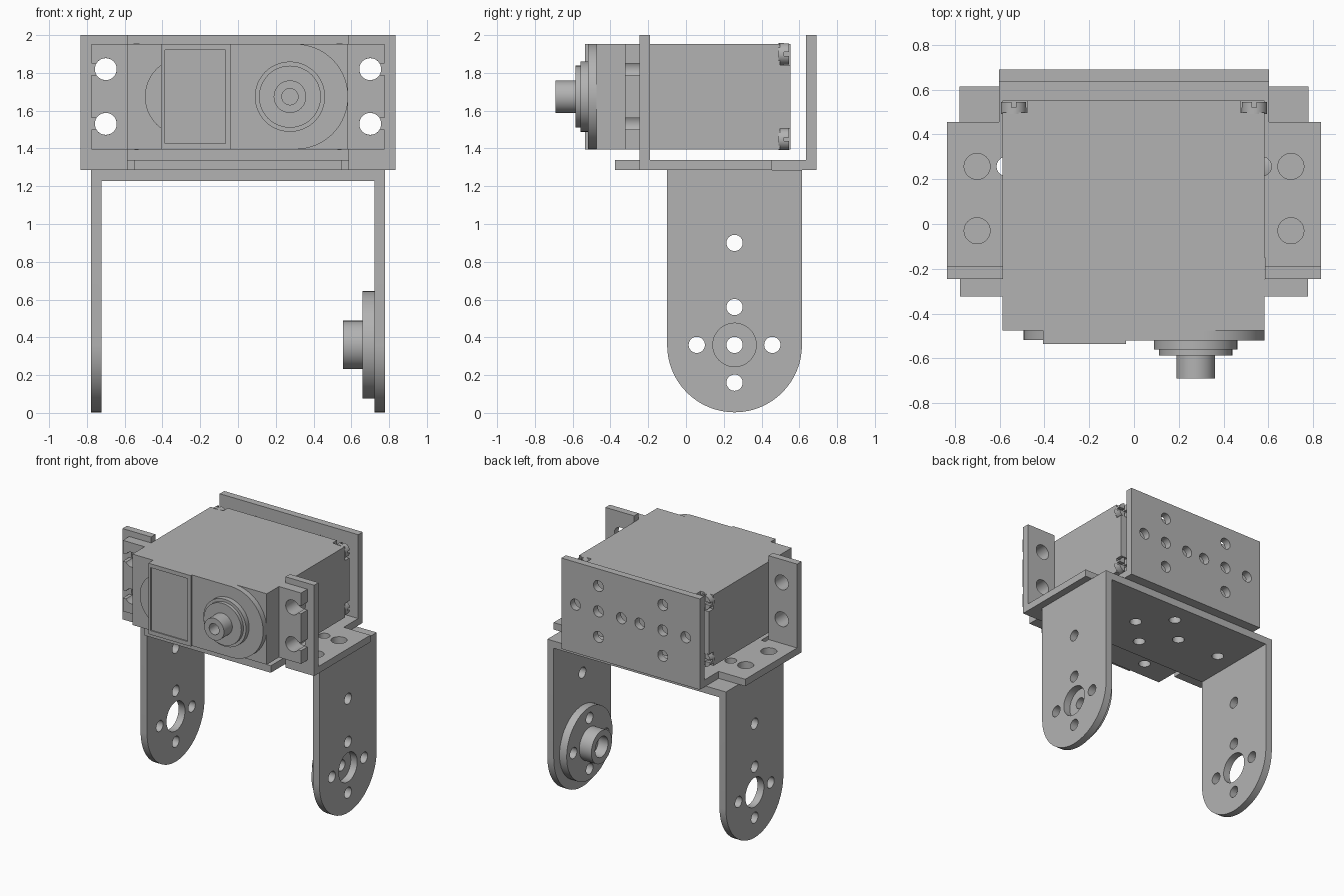
import bpy, bmesh, math
from mathutils import Vector

old = bpy.data.objects.get("Cube")
if old:
    bpy.data.objects.remove(old, do_unlink=True)

grey = bpy.data.materials.new("plain_grey")
grey.use_nodes = True
COLOUR = (0.45, 0.45, 0.45, 1)
grey.diffuse_color = COLOUR
grey.node_tree.nodes["Principled BSDF"].inputs["Base Color"].default_value = COLOUR


def place(axis, u, v, w):
    return {"x": Vector((w, u, v)), "y": Vector((u, w, v)), "z": Vector((u, v, w))}[axis]


def arc(u, v, r, start=0, end=360, steps=48):
    full = end - start == 360
    angles = [math.radians(start + (end - start) * i / steps) for i in range(steps + (not full))]
    return [(u + r * math.cos(a), v + r * math.sin(a)) for a in angles]


def rect(u0, u1, v0, v1):
    return [(u0, v0), (u1, v0), (u1, v1), (u0, v1)]


def prisms(name, axis, outlines, a, b):
    """Extrude each outline along the axis from a to b."""
    bm = bmesh.new()
    for pts in outlines:
        low = [bm.verts.new(place(axis, u, v, a)) for u, v in pts]
        high = [bm.verts.new(place(axis, u, v, b)) for u, v in pts]
        bm.faces.new(low)
        bm.faces.new(high[::-1])
        for i in range(len(pts)):
            j = (i + 1) % len(pts)
            bm.faces.new((low[i], high[i], high[j], low[j]))
    bmesh.ops.recalc_face_normals(bm, faces=bm.faces)
    mesh = bpy.data.meshes.new(name)
    bm.to_mesh(mesh)
    bm.free()
    mesh.materials.append(grey)
    obj = bpy.data.objects.new(name, mesh)
    bpy.context.collection.objects.link(obj)
    return obj


def activate(obj):
    bpy.ops.object.select_all(action="DESELECT")
    obj.select_set(True)
    bpy.context.view_layer.objects.active = obj


def combine(obj, tool, operation):
    mod = obj.modifiers.new("combine", "BOOLEAN")
    mod.object, mod.operation, mod.solver = tool, operation, "EXACT"
    activate(obj)
    bpy.ops.object.modifier_apply(modifier=mod.name)
    bpy.data.objects.remove(tool, do_unlink=True)


def cut(obj, axis, outlines, a, b):
    combine(obj, prisms("cutter", axis, outlines, a, b), "DIFFERENCE")


def add(obj, axis, outline, a, b):
    combine(obj, prisms("extra", axis, [outline], a, b), "UNION")


def circles(centres, r):
    return [arc(u, v, r, steps=32) for u, v in centres]


def cross(u, v, d=0.2):
    return [(u + d, v), (u - d, v), (u, v + d), (u, v - d)]


HOLE, BIG = 0.043, 0.068
MID, PIVOT = 0.257, 0.36

# Lower U bracket with rounded arms
arm = [(0.614, 1.285), (-0.1, 1.285)] + arc(MID, PIVOT, 0.357, 180, 360, 32)
u_bracket = prisms("u_bracket", "x", [arm], -0.778, -0.722)
add(u_bracket, "x", arm, 0.722, 0.778)
add(u_bracket, "z", rect(-0.75, 0.75, -0.1, 0.614), 1.228, 1.285)
arm_holes = cross(MID, PIVOT) + [(MID, 0.9)]
cut(u_bracket, "x", circles(arm_holes, HOLE) + [arc(MID, PIVOT, 0.115)], -1, 1)
floor_holes = circles(cross(0, MID) + [(-0.57, MID), (0.57, MID)], HOLE)
cut(u_bracket, "z", floor_holes, 1.1, 1.3)

# Horn disc with bored hub inside the left arm
horn = prisms("servo_horn", "x", [arc(MID, PIVOT, 0.285)], 0.66, 0.722)
add(horn, "x", arc(MID, PIVOT, 0.128), 0.555, 0.68)
cut(horn, "x", circles(cross(MID, PIVOT) + [(MID, PIVOT)], HOLE), 0.5, 0.8)
cut(horn, "x", [arc(MID, PIVOT, 0.08)], 0.5, 0.64)

# Upper cradle: base, tongue, back plate, side wings with uprights
cradle = prisms("servo_cradle", "z", [rect(-0.603, 0.603, -0.15, 0.69)], 1.285, 1.34)
add(cradle, "z", rect(-0.55, 0.55, -0.377, 0.1), 1.285, 1.34)
add(cradle, "y", rect(-0.603, 0.603, 1.285, 2), 0.634, 0.69)
for s in (-1, 1):
    lo, hi = sorted((s * 0.585, s * 0.835))
    add(cradle, "z", rect(lo, hi, -0.245, 0.455), 1.285, 1.34)
    add(cradle, "y", rect(lo, hi, 1.285, 2), -0.245, -0.19)
    cut(cradle, "z", circles([(s * 0.7, MID), (s * 0.7, -0.03)], 0.058), 1.2, 1.4)
    cut(cradle, "y", circles([(s * 0.7, 1.82), (s * 0.7, 1.53)], 0.058), -0.3, -0.1)
    cut(cradle, "y", circles(cross(s * 0.28, 1.665) + [(s * 0.28, 1.665)], HOLE), 0.6, 0.8)
cut(cradle, "z", floor_holes + circles([(-0.3, -0.24), (0.3, -0.24)], HOLE), 1.2, 1.4)

# Servo case with slotted ears and notched back corners
LOW, TOP = 1.395, 1.953
case = prisms("servo_case", "y", [rect(-0.587, 0.583, LOW, TOP)], -0.475, 0.552)
for s in (-1, 1):
    lo, hi = sorted((s * 0.5, s * 0.776))
    add(case, "y", rect(lo, hi, LOW, TOP), -0.324, -0.245)
    for z in (1.82, 1.53):
        cut(case, "y", [arc(s * 0.7, z, 0.058)], -0.4, -0.2)
        slot = sorted((s * 0.7, s * 0.9))
        cut(case, "y", [rect(*slot, z - 0.031, z + 0.031)], -0.4, -0.2)
    for z0, z1 in ((LOW - 0.1, 1.505), (1.843, TOP + 0.1)):
        notch = sorted((s * 0.475, s * 0.7))
        cut(case, "y", [rect(*notch, z0, z1)], 0.497, 0.7)

# Cross-head screws in the notches
for side, s in (("right", -1), ("left", 1)):
    for level, z in (("lower", 1.449), ("upper", 1.9)):
        x = s * 0.537
        screw = prisms(f"{side}_{level}_screw", "y", [arc(x, z, 0.057, steps=32)], 0.49, 0.545)
        cut(screw, "y", [rect(x - 0.1, x + 0.1, z - 0.01, z + 0.01)], 0.52, 0.6)
        cut(screw, "y", [rect(x - 0.01, x + 0.01, z - 0.1, z + 0.1)], 0.52, 0.6)

# Raised front details: rounded gear cover, small boss, framed panel
cover = [(-0.036, TOP), (-0.036, LOW)] + arc(0.304, 1.674, 0.279, -90, 90, 32)
prisms("gear_cover", "y", [cover], -0.52, -0.47)
prisms("round_boss", "y", [arc(-0.285, 1.674, 0.208)], -0.518, -0.47)
panel = prisms("front_panel", "y", [rect(-0.407, -0.036, LOW, TOP)], -0.535, -0.47)
cut(panel, "y", [rect(-0.387, -0.065, 1.427, 1.922)], -0.6, -0.526)

# Stepped output shaft
shaft = prisms("output_shaft", "y", [arc(0.275, 1.674, 0.186)], -0.559, -0.51)
add(shaft, "y", arc(0.275, 1.674, 0.164), -0.586, -0.53)
add(shaft, "y", arc(0.275, 1.674, 0.086), -0.69, -0.55)
cut(shaft, "y", [arc(0.275, 1.674, HOLE)], -0.8, -0.59)

# Smooth the round walls, keep the edges sharp
for obj in list(bpy.context.collection.objects):
    if obj.type == "MESH" and grey.name in obj.data.materials:
        activate(obj)
        bpy.ops.object.shade_smooth_by_angle(angle=math.radians(30))
